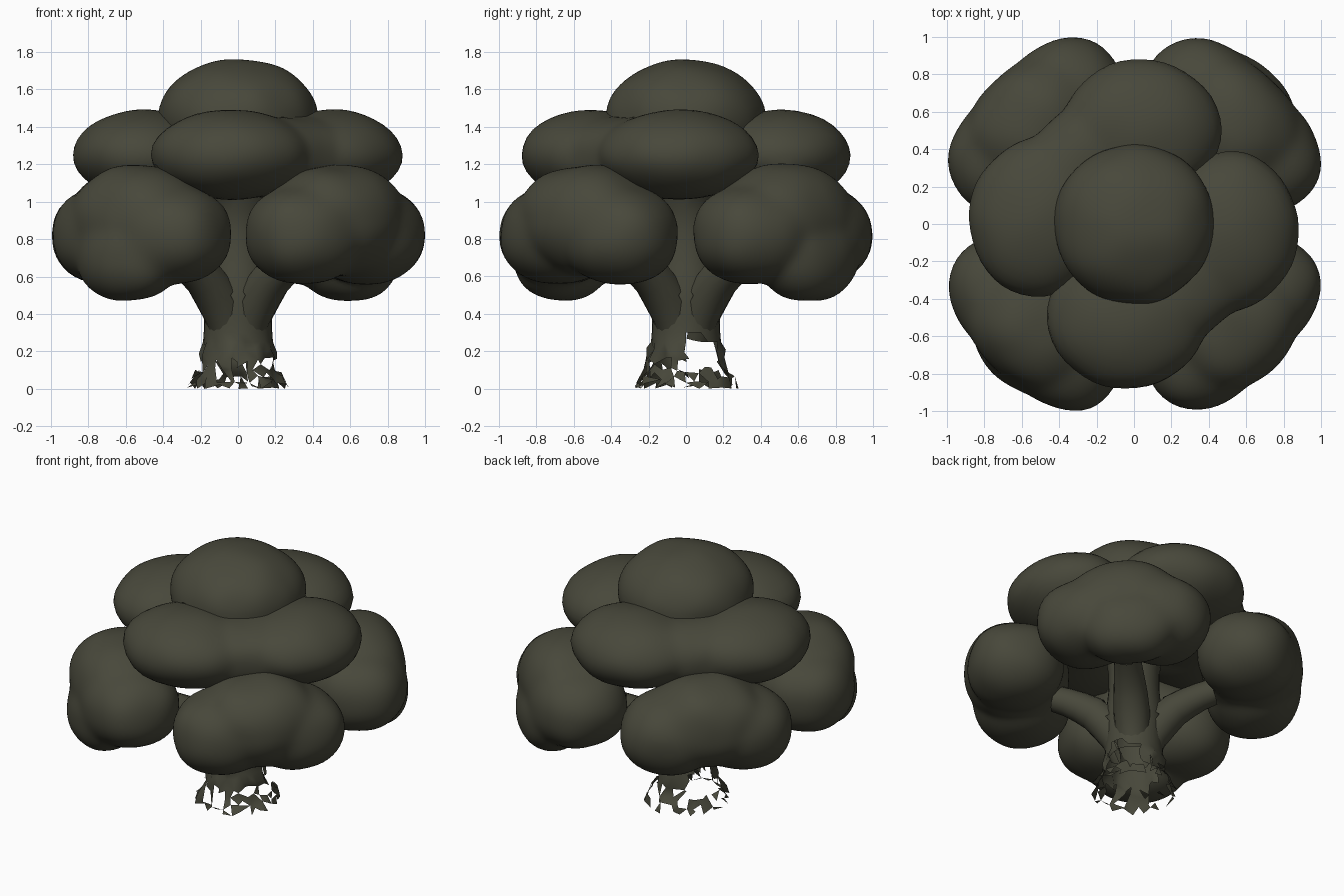
import bpy, bmesh, math, random
from mathutils import Vector, noise

if "Cube" in bpy.data.objects:
    bpy.data.objects.remove(bpy.data.objects["Cube"])

random.seed(4)
olive = bpy.data.materials.new("dark olive")
olive.diffuse_color = (0.064, 0.064, 0.043, 1)
olive.use_nodes = True
olive.node_tree.nodes["Principled BSDF"].inputs["Base Color"].default_value = olive.diffuse_color


def polar(deg, dist, z):
    a = math.radians(deg)
    return Vector((dist * math.cos(a), dist * math.sin(a), z))


def lobe(deg, dist, z, rt, rr, rz, e=2.2):
    """Rounded-box ellipsoid; returns a function that is below 1 inside it."""
    c, s = math.cos(math.radians(deg)), math.sin(math.radians(deg))
    cx, cy = dist * c, dist * s

    def gauge(p):
        x, y = p[0] - cx, p[1] - cy
        return (abs((c * y - s * x) / rt) ** e + abs((c * x + s * y) / rr) ** e
                + abs((p[2] - z) / rz) ** e) ** (1 / e)
    return gauge


def reach(o, d, gauge):
    """Distance from o along d to the surface of a lobe."""
    lo, hi = 0.0, 1.3
    for _ in range(14):
        m = (lo + hi) / 2
        if gauge(o + d * m) < 1:
            lo = m
        else:
            hi = m
    return max(lo, 0.01)


# Foliage layout: name -> (centre, lobes); two lower clumps carry a hanging lobe
clumps = {}
for i, a in enumerate((45, 135, 225, 315)):
    lobes = [lobe(a, 0.745, 0.90, 0.38, 0.325, 0.295),
             lobe(a - 18, 0.77, 0.82, 0.305, 0.30, 0.26),
             lobe(a + 18, 0.77, 0.82, 0.305, 0.30, 0.26)]
    if a in (45, 225):
        lobes.append(lobe(a + 3, 0.88, 0.70, 0.30, 0.21, 0.23))
    clumps[f"lower_foliage_{i + 1}"] = (polar(a, 0.76, 0.84), lobes)
for i, a in enumerate((-45, 135)):
    clumps[f"middle_foliage_{i + 1}"] = (polar(a, 0.38, 1.25), [
        lobe(a, 0.38, 1.235, 0.52, 0.32, 0.22, 2.4),
        lobe(a - 50, 0.51, 1.25, 0.42, 0.37, 0.24, 2),
        lobe(a + 41, 0.51, 1.25, 0.42, 0.37, 0.24, 2)])
clumps["crown_foliage"] = (Vector((0, 0, 1.45)), [lobe(0, 0, 1.45, 0.425, 0.425, 0.31, 2.05)])


def finish(bm, name):
    """Drop geometry buried in other foliage, then make the object."""
    others = [g for n, (_, ls) in clumps.items() if n != name for g in ls]
    buried = [v for v in bm.verts if any(g(v.co) < 0.9 for g in others)]
    bmesh.ops.delete(bm, geom=buried, context='VERTS')
    for f in bm.faces:
        f.smooth = True
    me = bpy.data.meshes.new(name)
    bm.to_mesh(me)
    bm.free()
    me.materials.append(olive)
    bpy.context.collection.objects.link(bpy.data.objects.new(name, me))


# Lower, middle and crown foliage: lobes blended into soft clumps
for name, (origin, lobes) in clumps.items():
    bm = bmesh.new()
    bmesh.ops.create_icosphere(bm, subdivisions=5, radius=1)
    for v in bm.verts:
        d = v.co.normalized()
        r = sum(reach(origin, d, g) ** 20 for g in lobes) ** (1 / 20)
        p = origin + d * r
        v.co = p + d * 0.012 * noise.noise(p * 4.5)
    finish(bm, name)


def loft(bm, path, radii, seg=20):
    """Tube of rings following a path."""
    rings = []
    for i, (p, r) in enumerate(zip(path, radii)):
        t = path[min(i + 1, len(path) - 1)] - path[max(i - 1, 0)]
        q = t.to_track_quat('Z', 'Y')
        ring = []
        for k in range(seg):
            a = 2 * math.pi * k / seg
            off = Vector((r * math.cos(a), r * math.sin(a), 0))
            ring.append(bm.verts.new(p + q @ off))
        rings.append(ring)
    for a, b in zip(rings, rings[1:]):
        for k in range(seg):
            n = (k + 1) % seg
            bm.faces.new((a[k], a[n], b[n], b[k]))


# Trunk shell, flaring into the crown, torn open low on its sides and at the roots
bm = bmesh.new()
prof = [(0.01, 0.265), (0.05, 0.245), (0.10, 0.22), (0.15, 0.205), (0.2, 0.193), (0.25, 0.187),
        (0.3, 0.183), (0.37, 0.182), (0.45, 0.187), (0.55, 0.185), (0.65, 0.17), (0.75, 0.16),
        (0.85, 0.16), (0.95, 0.175), (1.03, 0.21), (1.1, 0.27), (1.16, 0.34)]
loft(bm, [Vector((0, 0, z)) for z, _ in prof], [r for _, r in prof], 28)
for v in bm.verts:
    if v.co.z < 0.24:
        v.co += Vector([random.uniform(-0.02, 0.02) for _ in range(3)])
        v.co.z = max(v.co.z, 0)
bmesh.ops.triangulate(bm, faces=[f for f in bm.faces if f.calc_center_median().z < 0.32])
torn = []
for f in bm.faces:
    c = f.calc_center_median()
    side_gap = 0.0 < c.y < 0.17 and abs(c.x) > 0.07 and 0.17 - 0.6 * c.y < c.z < 0.33 - 0.6 * c.y
    if side_gap or (c.z < 0.15 and random.random() < 0.47):
        torn.append(f)
bmesh.ops.delete(bm, geom=torn, context='FACES')
finish(bm, "trunk")

# Branches reaching into the lower foliage
for i, a in enumerate((45, 135, 225, 315)):
    bm = bmesh.new()
    path = [polar(a, d, z) for d, z in
            ((0.06, 0.28), (0.1, 0.4), (0.17, 0.5), (0.25, 0.585), (0.34, 0.64),
             (0.42, 0.68), (0.5, 0.71), (0.58, 0.735))]
    loft(bm, path, [0.10, 0.112, 0.115, 0.108, 0.098, 0.09, 0.085, 0.08], 16)
    inner = [v for v in bm.verts if v.co.xy.length < 0.13]
    bmesh.ops.delete(bm, geom=inner, context='VERTS')
    finish(bm, f"branch_{i + 1}")
